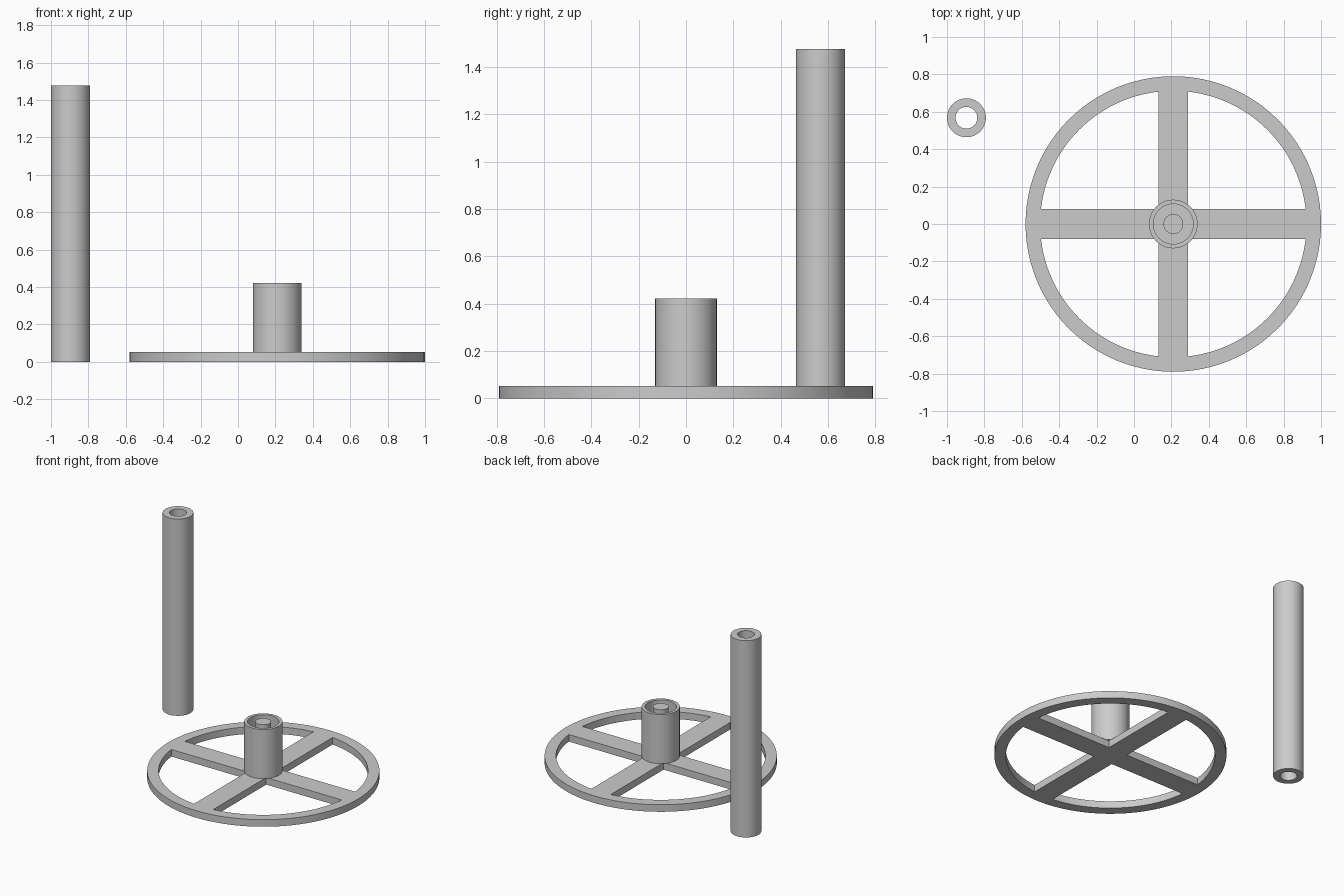
import bpy, bmesh
from math import sin, cos, pi, asin

if "Cube" in bpy.data.objects:
    bpy.data.objects.remove(bpy.data.objects["Cube"])

WHEEL_X = 0.21
PLATE_H = 0.053
HUB_H = 0.422
RIM_OUT, RIM_IN = 0.79, 0.712
SPOKE_HALF = 0.08


def circle(r, n=96):
    return [(r * cos(2 * pi * i / n), r * sin(2 * pi * i / n)) for i in range(n)]


def window(quarter, n=24):
    """Opening between two spokes: inner corner plus an arc along the rim."""
    a = asin(SPOKE_HALF / RIM_IN)
    pts = [(SPOKE_HALF, SPOKE_HALF)]
    for i in range(n + 1):
        t = a + (pi / 2 - 2 * a) * i / n
        pts.append((RIM_IN * cos(t), RIM_IN * sin(t)))
    c, s = round(cos(quarter * pi / 2)), round(sin(quarter * pi / 2))
    return [(x * c - y * s, x * s + y * c) for x, y in pts]


def extrude_profile(name, loops, x, y, z0, z1):
    """Fill the flat outline (inner loops become holes) and extrude it upward."""
    cu = bpy.data.curves.new(name, 'CURVE')
    cu.dimensions = '2D'
    cu.fill_mode = 'BOTH'
    cu.extrude = (z1 - z0) / 2
    for pts in loops:
        sp = cu.splines.new('POLY')
        sp.points.add(len(pts) - 1)
        for p, (px, py) in zip(sp.points, pts):
            p.co = (px, py, 0, 1)
        sp.use_cyclic_u = True
    ob = bpy.data.objects.new(name, cu)
    bpy.context.collection.objects.link(ob)
    ob.location = (x, y, (z0 + z1) / 2)
    bpy.ops.object.select_all(action='DESELECT')
    ob.select_set(True)
    bpy.context.view_layer.objects.active = ob
    bpy.ops.object.convert(target='MESH')
    ob = bpy.context.view_layer.objects.active
    bm = bmesh.new()
    bm.from_mesh(ob.data)
    bmesh.ops.remove_doubles(bm, verts=bm.verts, dist=1e-5)
    bmesh.ops.recalc_face_normals(bm, faces=bm.faces)
    bm.to_mesh(ob.data)
    bm.free()
    bpy.ops.object.shade_smooth_by_angle()
    return ob


# Flat wheel: rim with four spokes
extrude_profile("spoked_base", [circle(RIM_OUT)] + [window(q) for q in range(4)],
                WHEEL_X, 0, 0, PLATE_H)

# Hub socket with a centre pin
extrude_profile("hub_socket", [circle(0.13, 64), circle(0.107, 64)],
                WHEEL_X, 0, PLATE_H, HUB_H)
extrude_profile("hub_pin", [circle(0.053, 64)], WHEEL_X, 0, PLATE_H, HUB_H)

# Separate hollow post that fits the socket
extrude_profile("hollow_post", [circle(0.104, 64), circle(0.058, 64)],
                -0.896, 0.568, 0, 1.477)
